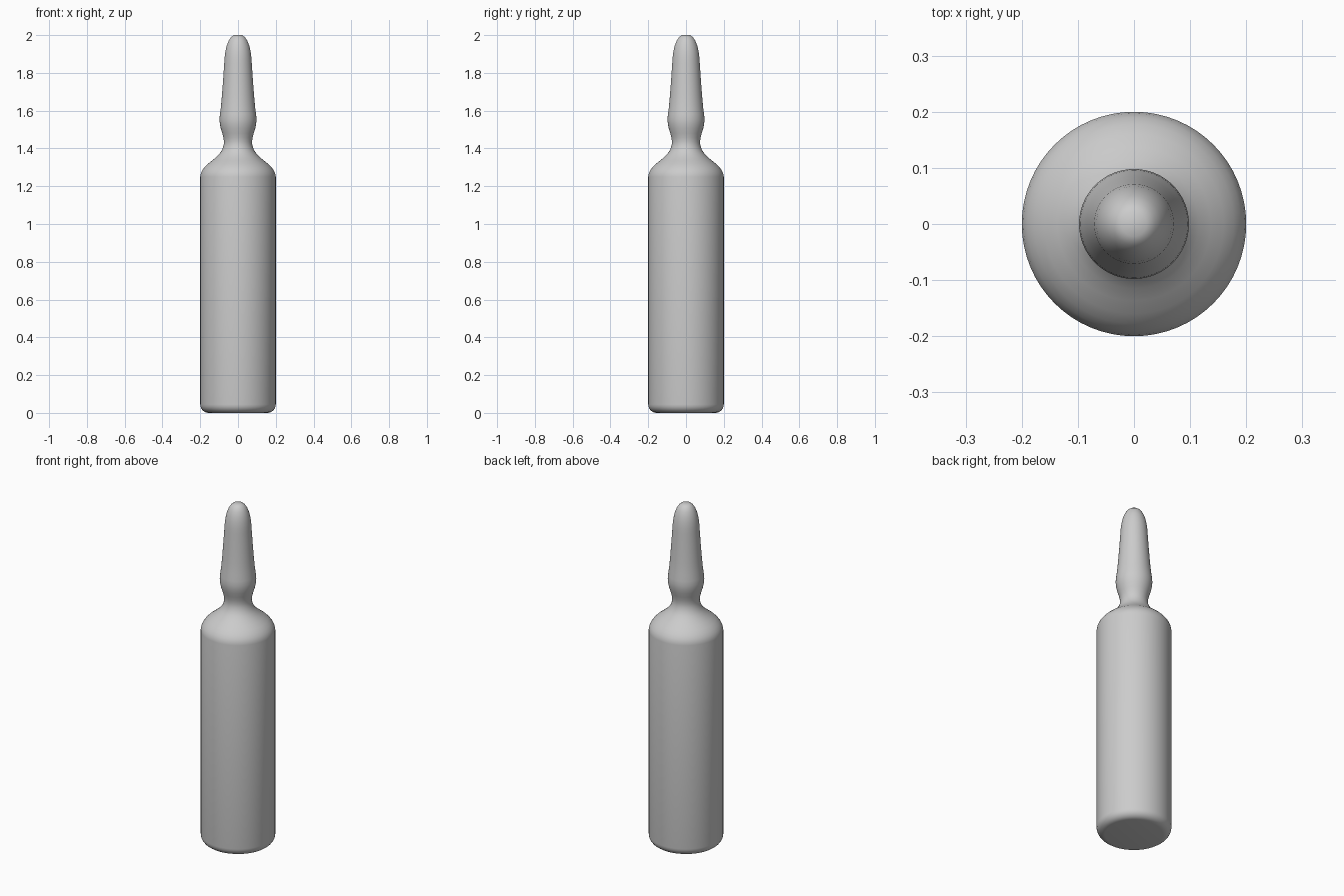
import bpy, bmesh, math

cube = bpy.data.objects.get("Cube")
if cube:
    bpy.data.objects.remove(cube, do_unlink=True)

SEGMENTS = 64

# Single grey colour
grey = bpy.data.materials.new("light_grey")
grey.use_nodes = True
colour = (0.6, 0.6, 0.6, 1)
grey.diffuse_color = colour
grey.node_tree.nodes["Principled BSDF"].inputs["Base Color"].default_value = colour

# Rounded base edge, as a quarter arc up to the straight wall
R, BASE = 0.2, 0.045
profile = [(R - BASE + BASE * math.sin(a), BASE - BASE * math.cos(a))
           for a in (math.pi / 2 * i / 6 for i in range(7))]

# Wall top, shoulder, neck, bulge, tapering stem and rounded tip (radius, height)
profile += [
    (0.2, 1.25), (0.197, 1.267), (0.19, 1.283), (0.178, 1.3),
    (0.16, 1.318), (0.137, 1.336), (0.115, 1.354), (0.097, 1.373),
    (0.084, 1.392), (0.076, 1.415), (0.074, 1.435), (0.077, 1.457),
    (0.083, 1.48), (0.091, 1.505), (0.096, 1.53), (0.098, 1.553),
    (0.096, 1.58), (0.091, 1.615), (0.085, 1.68), (0.079, 1.76),
    (0.073, 1.85), (0.071, 1.88), (0.067, 1.912), (0.06, 1.943),
    (0.05, 1.969), (0.038, 1.988), (0.022, 2.0),
]

# Spin the profile into rings and close both flat ends
bm = bmesh.new()
rings = []
for r, z in profile:
    rings.append([bm.verts.new((r * math.cos(t), r * math.sin(t), z))
                  for t in (math.tau * i / SEGMENTS for i in range(SEGMENTS))])
for low, high in zip(rings, rings[1:]):
    for i in range(SEGMENTS):
        j = (i + 1) % SEGMENTS
        bm.faces.new((low[i], low[j], high[j], high[i]))
bm.faces.new(rings[0][::-1])
bm.faces.new(rings[-1])

mesh = bpy.data.meshes.new("glass_vial")
bm.to_mesh(mesh)
bm.free()
mesh.materials.append(grey)
vial = bpy.data.objects.new("glass_vial", mesh)
bpy.context.collection.objects.link(vial)

# Smooth shading with sharp edges kept
bpy.ops.object.select_all(action="DESELECT")
vial.select_set(True)
bpy.context.view_layer.objects.active = vial
bpy.ops.object.shade_smooth_by_angle(angle=math.radians(40))
